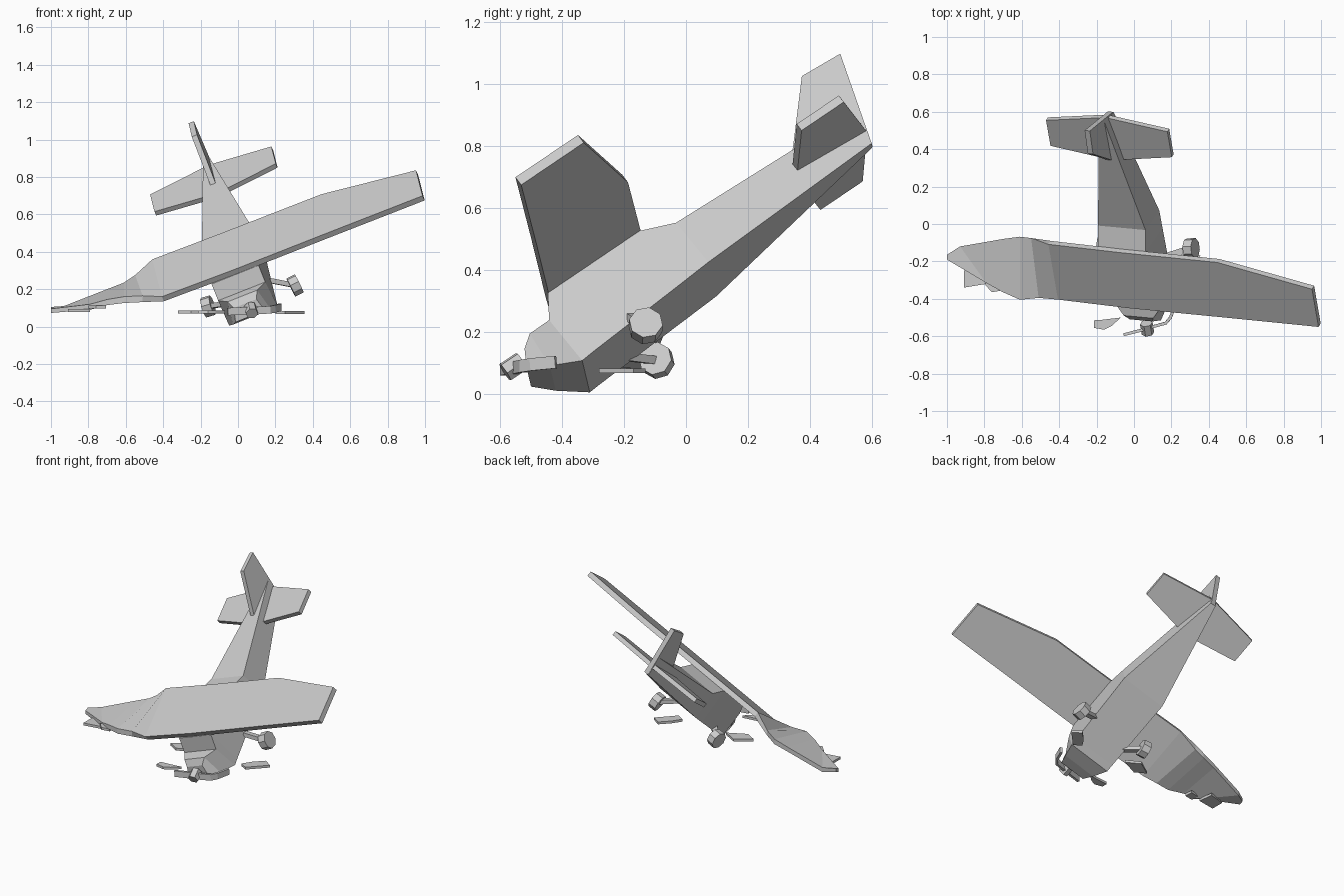
import bpy, bmesh, math
from mathutils import Vector, Matrix

if "Cube" in bpy.data.objects:
    bpy.data.objects.remove(bpy.data.objects["Cube"])

# Tilted aircraft frame: S = span to the right, T = nose to tail, U = aircraft up
S = Vector((.926, -.087, .366)).normalized()
T = Vector((-.15, .82, .55))
T = (T - S * T.dot(S)).normalized()
U = S.cross(T)
FRAME = Matrix((S, T, U)).transposed()
MID = .125  # centre plane of the fuselage along S


def W(a, b, c):
    return S * (MID + a) + T * b + U * c


def finish(name, bm):
    bmesh.ops.recalc_face_normals(bm, faces=bm.faces)
    me = bpy.data.meshes.new(name)
    bm.to_mesh(me)
    bm.free()
    ob = bpy.data.objects.new(name, me)
    bpy.context.collection.objects.link(ob)
    return ob


def loft(name, rings):
    """Skin a row of equal-sized rings and cap both ends."""
    bm = bmesh.new()
    rows = [[bm.verts.new(p) for p in r] for r in rings]
    n = len(rows[0])
    for r, q in zip(rows, rows[1:]):
        for i in range(n):
            j = (i + 1) % n
            bm.faces.new((r[i], r[j], q[j], q[i]))
    bm.faces.new(rows[0])
    bm.faces.new(rows[-1])
    return finish(name, bm)


def slab(name, pts, offset):
    """Flat outline given thickness along an offset, centred."""
    o = Vector(offset) / 2
    return loft(name, [[Vector(p) - o for p in pts], [Vector(p) + o for p in pts]])


def blade(name, path, w=.04, t=.016):
    """Upright strip following a path."""
    rings = []
    for i, p in enumerate(path):
        d = (Vector(path[min(i + 1, len(path) - 1)]) - Vector(path[max(i - 1, 0)])).normalized()
        side = d.cross(Vector((0, 0, 1))).normalized()
        up = side.cross(d)
        rings.append([Vector(p) + side * x * t / 2 + up * z * w / 2
                      for x, z in ((-1, -1), (1, -1), (1, 1), (-1, 1))])
    return loft(name, rings)


# Fuselage: bottom (b, c, half width), top (b, c, half width)
sections = [
    ((-.395, .305, .085), (-.36, .37, .065)),
    ((-.335, .255, .11), (-.32, .395, .085)),
    ((-.245, .196, .14), (-.251, .377, .136)),
    ((-.20, .20, .141), (-.20, .458, .136)),
    ((.153, .222, .147), (.153, .46, .137)),
    ((.275, .23, .15), (.271, .41, .137)),
    ((.953, .304, .018), (.985, .43, .014)),
]
loft("fuselage", [[W(-w, b, c), W(w, b, c), W(v, e, f), W(-v, e, f)]
                  for (b, c, w), (e, f, v) in sections])

# Wing: intact to the right, buckled where the left side met the ground
rings = []
for a, le, te in ((1.093, -.204, .042), (.565, -.20, .16), (0, -.198, .165), (-.408, -.185, .175)):
    rings.append([W(a, le, .457), W(a, te, .457), W(a, te, .49), W(a, le, .49)])
for le, te, t in (((-.51, -.395, .165), (-.55, -.075, .275), .034),
                  ((-.61, -.405, .16), (-.61, -.068, .235), .034),
                  ((-.70, -.365, .145), (-.70, -.08, .20), .03),
                  ((-.79, -.315, .12), (-.93, -.12, .11), .03),
                  ((-1.0, -.19, .095), (-1.0, -.165, .105), .022)):
    le, te, d = Vector(le), Vector(te), Vector((0, 0, t))
    rings.append([le - d, te - d, te, le])
loft("wing", rings)

# Tail surfaces
slab("tail_fin", [W(0, b, c) for b, c in ((.72, .42), (.906, .632), (1.05, .622), (.955, .304))],
     S * .03)
slab("tailplane", [W(a, b, .365) for a, b in ((-.35, .747), (0, .69), (.35, .747),
                                              (.35, .913), (0, .968), (-.35, .913))], U * .028)

# Landing gear
for side, hub, root in (("right", (.305, -.13, .22), W(.135, -.03, .225)),
                        ("left", (-.16, -.095, .108), W(-.135, -.08, .225))):
    bm = bmesh.new()
    sgn = 1 if side == "right" else -1
    rot = FRAME.to_4x4() @ Matrix.Rotation(sgn * .15, 4, 'Z') @ Matrix.Rotation(math.pi / 2, 4, 'Y')
    bmesh.ops.create_cone(bm, cap_ends=True, segments=8, radius1=.055, radius2=.055, depth=.05,
                          matrix=Matrix.Translation(hub) @ rot)
    finish(side + "_wheel", bm)
    blade(side + "_gear_leg", [root, Vector(hub)], .026, .035)

# Broken propeller
bm = bmesh.new()
bmesh.ops.create_cone(bm, cap_ends=True, segments=6, radius1=.034, radius2=.034, depth=.065,
                      matrix=Matrix.Translation((.07, -.557, .088)) @ FRAME.to_4x4()
                      @ Matrix.Rotation(math.pi / 2, 4, 'X'))
finish("propeller_hub", bm)
blade("propeller_blade_left", [(.05, -.565, .085), (-.055, -.592, .08)])
blade("propeller_blade_right", [(.09, -.552, .085), (.17, -.53, .09), (.195, -.50, .095), (.225, -.42, .103)])

# Loose debris
pieces = [
    ([(-.215, -.515), (-.17, -.512), (-.07, -.50), (-.12, -.545), (-.16, -.565), (-.215, -.555)], .077),
    ([(.2, -.25), (.25, -.28), (.355, -.17), (.30, -.13), (.24, -.19)], .075),
    ([(-.32, -.26), (-.25, -.30), (-.13, -.24), (-.22, -.19)], .077),
    ([(-.91, -.25), (-.91, -.34), (-.79, -.32), (-.80, -.22)], .085),
    ([(-.80, -.32), (-.76, -.365), (-.705, -.355), (-.71, -.30)], .105),
]
for i, (pts, z) in enumerate(pieces):
    slab(f"debris_{i + 1}", [(x, y, z) for x, y in pts], (0, 0, .016))
